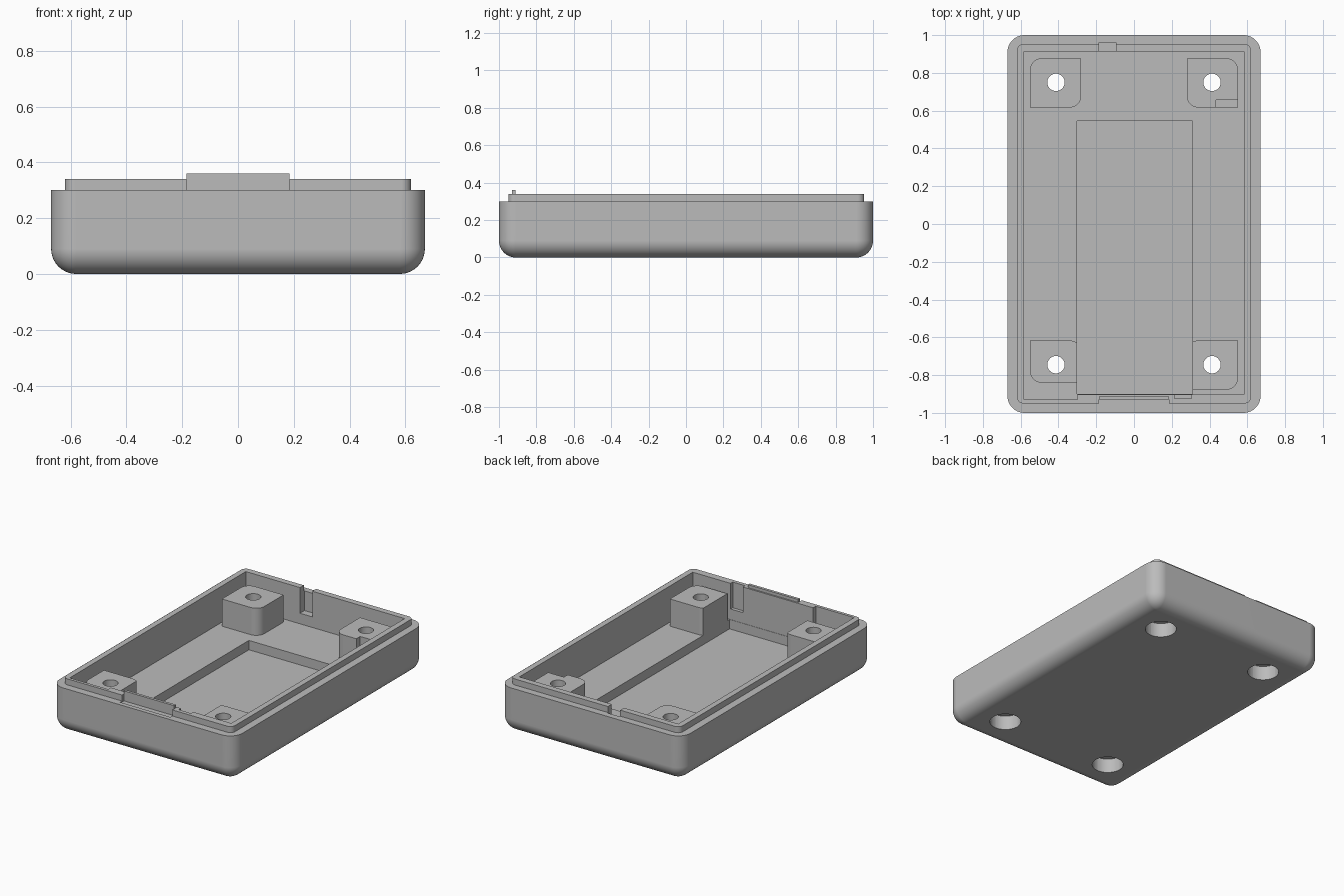
import bpy, bmesh, math

cube = bpy.data.objects.get("Cube")
if cube:
    bpy.data.objects.remove(cube, do_unlink=True)

grey = bpy.data.materials.new("plain grey")
grey.use_nodes = True
GREY = (0.5, 0.5, 0.5, 1)
grey.diffuse_color = GREY
grey.node_tree.nodes["Principled BSDF"].inputs["Base Color"].default_value = GREY


def outline(x0, x1, y0, y1, radii, steps=10):
    """Rectangle outline; radii run from the +x+y corner counter-clockwise."""
    corners = [(x1, y1, -1, -1), (x0, y1, 1, -1), (x0, y0, 1, 1), (x1, y0, -1, 1)]
    points = []
    for i, ((x, y, sx, sy), r) in enumerate(zip(corners, radii)):
        if r == 0:
            points.append((x, y))
            continue
        for k in range(steps + 1):
            a = math.pi / 2 * (i + k / steps)
            points.append((x + sx * r + r * math.cos(a), y + sy * r + r * math.sin(a)))
    return points


def loft(name, rings):
    """Solid through a stack of (outline, z) rings."""
    bm = bmesh.new()
    loops = [[bm.verts.new((x, y, z)) for x, y in pts] for pts, z in rings]
    for low, high in zip(loops, loops[1:]):
        for i in range(len(low)):
            j = (i + 1) % len(low)
            bm.faces.new((low[i], low[j], high[j], high[i]))
    bm.faces.new(loops[0][::-1])
    bm.faces.new(loops[-1])
    bmesh.ops.recalc_face_normals(bm, faces=bm.faces)
    mesh = bpy.data.meshes.new(name)
    bm.to_mesh(mesh)
    bm.free()
    mesh.materials.append(grey)
    obj = bpy.data.objects.new(name, mesh)
    bpy.context.collection.objects.link(obj)
    return obj


def prism(name, x, y, z, radii=(0, 0, 0, 0)):
    pts = outline(*x, *y, radii)
    return loft(name, [(pts, z[0]), (pts, z[1])])


def cylinder(name, x, y, r, z):
    return prism(name, (x - r, x + r), (y - r, y + r), z, [r * 0.9999] * 4)


def combine(target, part, operation):
    mod = target.modifiers.new(operation, "BOOLEAN")
    mod.operation, mod.solver, mod.object = operation, "EXACT", part
    bpy.context.view_layer.objects.active = target
    bpy.ops.object.modifier_apply(modifier=mod.name)
    bpy.data.objects.remove(part, do_unlink=True)


# Outer shell with rounded bottom edge
R, W, L, RIM, FLOOR = 0.09, 0.67, 1.0, 0.3, 0.1
rings = []
for k in range(11):
    t = math.pi / 2 * k / 10
    inset = R * (1 - math.sin(t))
    rings.append((outline(-W + inset, W - inset, -L + inset, L - inset,
                          [max(R - inset, 0.002)] * 4), R * (1 - math.cos(t))))
rings.append((outline(-W, W, -L, L, [R] * 4), RIM))
case = loft("case_body", rings)

# Raised lip round the opening, and the latch tab in front
combine(case, prism("lip", (-0.62, 0.62), (-0.95, 0.953), (0.2, 0.34), [0.035] * 4), "UNION")
combine(case, prism("latch_recess", (-0.184, 0.184), (-0.97, -0.93), (0.294, 0.4)), "DIFFERENCE")
combine(case, prism("latch_tab", (-0.184, 0.184), (-0.9303, -0.912), (0.25, 0.36)), "UNION")

# Main cavity with its deeper front corner
combine(case, prism("cavity", (-0.582, 0.582), (-0.902, 0.913), (FLOOR, 0.5)), "DIFFERENCE")
combine(case, prism("corner_relief", (-0.5815, -0.3), (-0.93, -0.8), (FLOOR, 0.5)), "DIFFERENCE")

# Notches in the back and front walls
combine(case, prism("back_notch", (-0.185, -0.095), (0.88, 0.96), (0.17, 0.5)), "DIFFERENCE")
combine(case, prism("front_notch", (0.215, 0.305), (-0.925, -0.88), (0.17, 0.5)), "DIFFERENCE")

# Four screw posts, two corners of each rounded
for sx in (-1, 1):
    for sy in (-1, 1):
        outer = 0.84 if (sx, sy) == (-1, -1) else 0.877
        radii = (0.06, 0, 0.06, 0) if sx == sy else (0, 0.06, 0, 0.06)
        post = prism("post", sorted((sx * 0.28, sx * 0.55)),
                     sorted((sy * 0.617, sy * outer)), (0.06, 0.28), radii)
        combine(case, post, "UNION")
combine(case, prism("post_notch", (0.435, 0.57), (0.6, 0.657), (0.2, 0.4)), "DIFFERENCE")

# Long sunken pocket in the floor
combine(case, prism("pocket", (-0.301, 0.311), (-0.9, 0.544), (0.038, 0.32)), "DIFFERENCE")

# Screw holes, widened from below
for x in (-0.413, 0.413):
    for y in (-0.745, 0.75):
        combine(case, cylinder("screw_hole", x, y, 0.046, (-0.1, 0.4)), "DIFFERENCE")
        combine(case, cylinder("screw_head_hole", x, y, 0.096, (-0.1, 0.095)), "DIFFERENCE")

# Smooth fillets, crisp edges
bpy.ops.object.select_all(action="DESELECT")
case.select_set(True)
bpy.context.view_layer.objects.active = case
bpy.ops.object.shade_smooth_by_angle(angle=math.radians(30))
normals = case.modifiers.new("flat_walls", "WEIGHTED_NORMAL")
normals.keep_sharp = True
